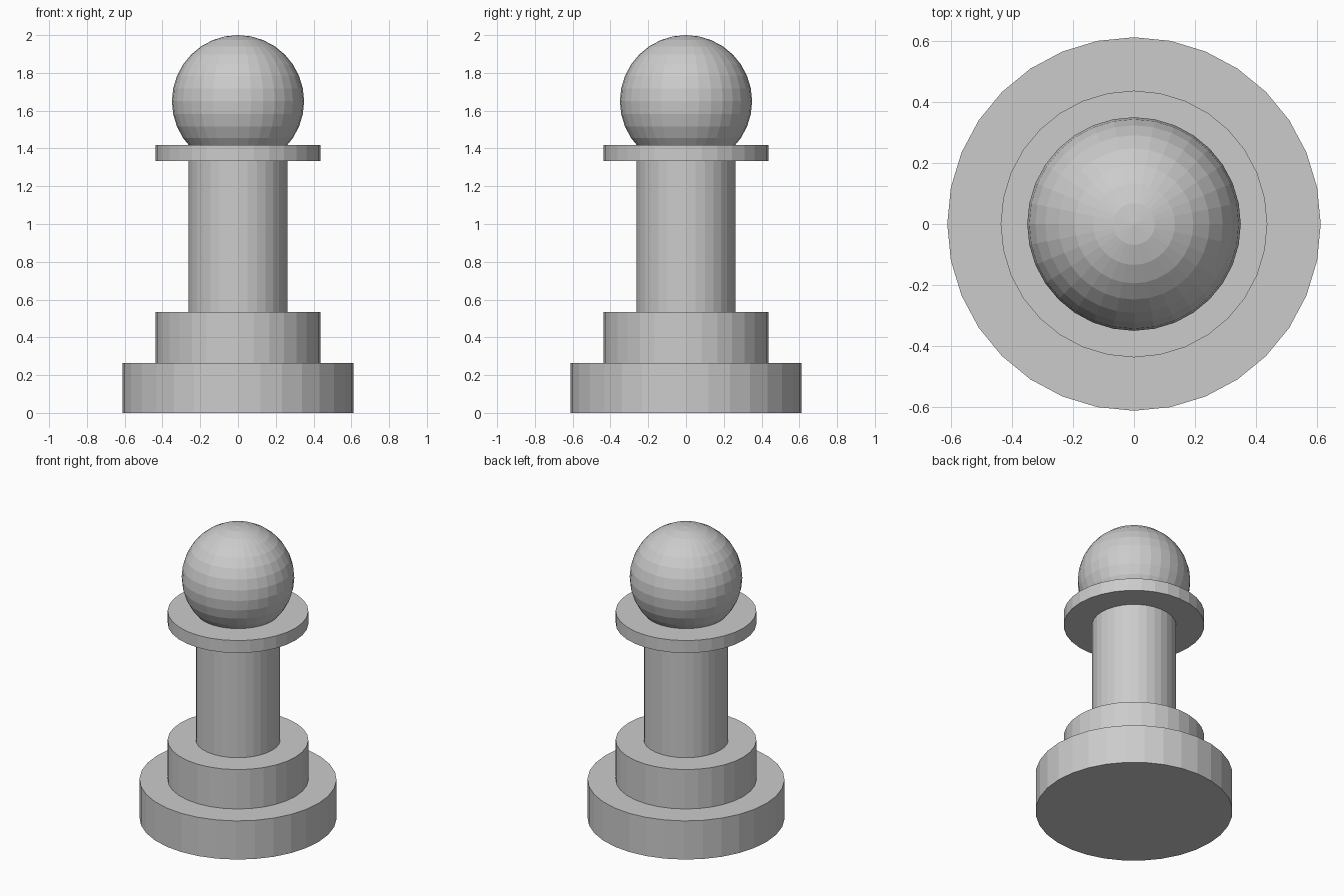
import bpy

if "Cube" in bpy.data.objects:
    bpy.data.objects.remove(bpy.data.objects["Cube"])

SIDES = 32


def disc(name, radius, bottom, top):
    """Upright flat-shaded cylinder between two heights."""
    bpy.ops.mesh.primitive_cylinder_add(
        vertices=SIDES, radius=radius, depth=top - bottom,
        location=(0, 0, (bottom + top) / 2))
    bpy.context.object.name = name


# Stepped foot, shaft and collar
disc("base", 0.612, 0.0, 0.265)
disc("base_step", 0.437, 0.265, 0.535)
disc("shaft", 0.262, 0.535, 1.334)
disc("collar", 0.437, 1.334, 1.419)

# Ball head, sunk into the collar
bpy.ops.mesh.primitive_uv_sphere_add(
    segments=SIDES, ring_count=16, radius=0.35, location=(0, 0, 1.65))
bpy.context.object.name = "head"
